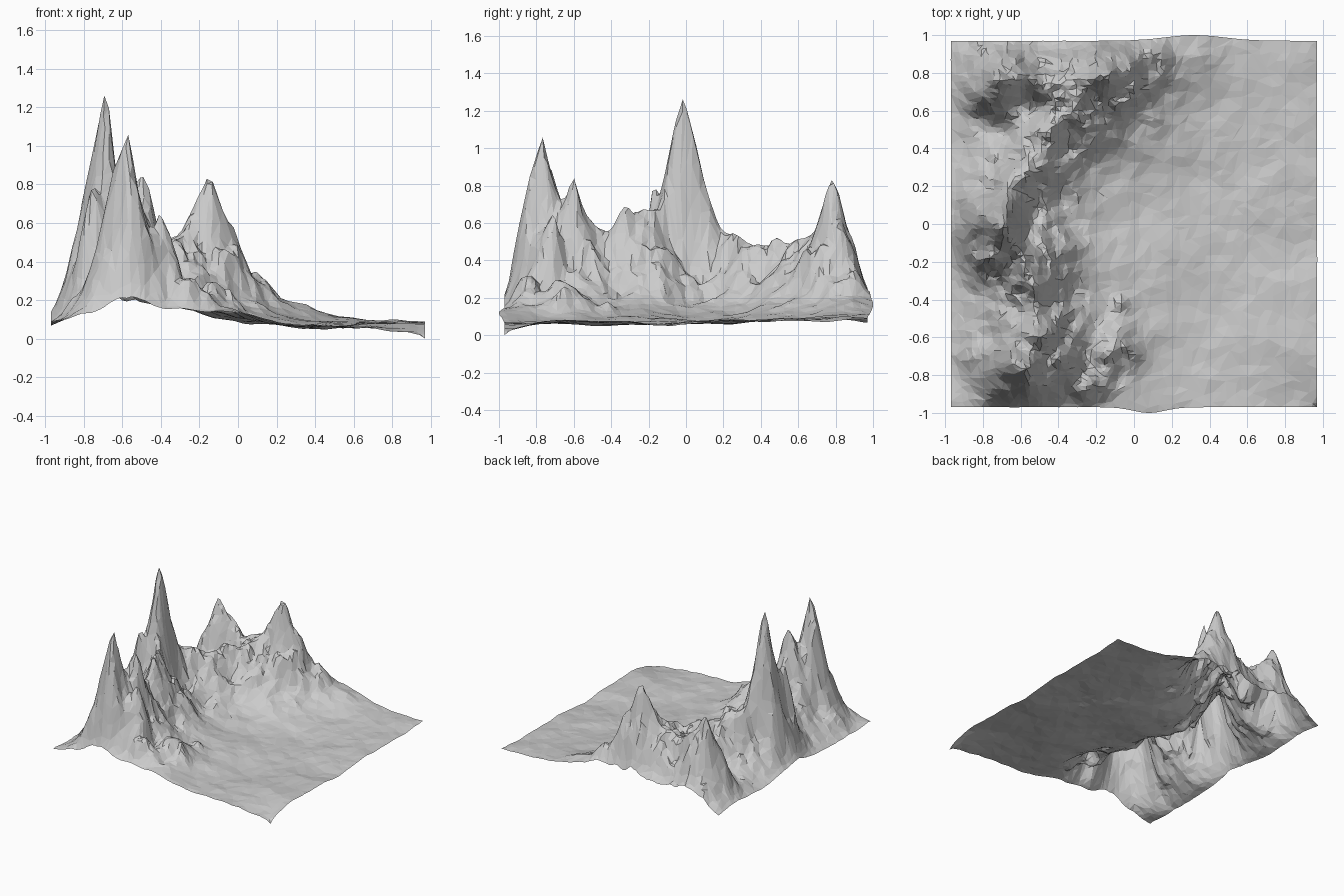
import bpy, bmesh, random
from math import exp, hypot
from mathutils import Vector, noise

if "Cube" in bpy.data.objects:
    bpy.data.objects.remove(bpy.data.objects["Cube"])

random.seed(4)
N = 84          # grid cells per side
HALF = 0.97

# summits and foothills: x, y, height, radius in x, radius in y
PEAKS = [
    (-0.70, -0.01, 1.10, 0.11, 0.17),
    (-0.58, -0.77, 0.88, 0.13, 0.14),
    (-0.15, 0.77, 0.62, 0.18, 0.16),
    (-0.69, 0.76, 0.52, 0.15, 0.15),
    (-0.51, -0.58, 0.57, 0.11, 0.09),
    (-0.75, -0.17, 0.65, 0.08, 0.09),
    (-0.40, -0.74, 0.48, 0.10, 0.12),
    (-0.13, -0.68, 0.20, 0.11, 0.14),
    (-0.25, -0.85, 0.20, 0.12, 0.10),
    (-0.06, -0.43, 0.06, 0.06, 0.05),
    (-0.45, -0.12, 0.24, 0.15, 0.12),
]
# crest lines joining the summits: x, y, height
RIDGES = [
    [(-0.58, -0.77, 0.58), (-0.51, -0.58, 0.53), (-0.53, -0.44, 0.33),
     (-0.52, -0.31, 0.46), (-0.70, -0.01, 0.58), (-0.58, 0.25, 0.32),
     (-0.46, 0.48, 0.29), (-0.15, 0.77, 0.42), (0.22, 0.95, 0.06)],
    [(-0.69, 0.76, 0.37), (-0.40, 0.72, 0.33), (-0.15, 0.77, 0.42)],
]
SEGMENTS = [s for line in RIDGES for s in zip(line, line[1:])]


def crest(p, a, b):
    """Distance from p to a crest segment, and the crest height there."""
    ab = Vector((b[0] - a[0], b[1] - a[1]))
    ap = Vector((p[0] - a[0], p[1] - a[1]))
    t = max(0, min(1, ap.dot(ab) / ab.length_squared))
    return (ap - ab * t).length, a[2] + (b[2] - a[2]) * t


def fractal(x, y, freq, seed, octaves=3):
    return sum(noise.noise((x * freq * 2 ** k, y * freq * 2 ** k, seed + k)) / 2 ** k
               for k in range(octaves))


def smooth(t):
    t = max(0, min(1, t))
    return t * t * (3 - 2 * t)


def height(x, y):
    # warp the position so that slopes break into gullies
    wx = x + 0.04 * fractal(x, y, 5, 2.3)
    wy = y + 0.04 * fractal(x, y, 5, 7.1)
    parts = [h * exp(-hypot((wx - px) / rx, (wy - py) / ry) ** 1.55)
             for px, py, h, rx, ry in PEAKS]
    dists = [crest((wx, wy), a, b) for a, b in SEGMENTS]
    parts += [h * exp(-(d / 0.17) ** 1.4) for d, h in dists]
    m = sum(c ** 5 for c in parts) ** 0.2
    # slopes flatten towards the west, front and back borders
    m *= 0.3 + 0.7 * smooth((x + 1.0) / 0.16)
    m *= 0.3 + 0.7 * smooth((y + 1.0) / 0.14)
    m *= 0.6 + 0.4 * smooth((0.99 - y) / 0.12)
    # valley floor with a wide scree apron below the crests
    near = min(d for d, h in dists)
    floor = 0.075 + 0.02 * exp(-((x + 0.2) / 0.5) ** 2)
    floor += 0.085 * exp(-(near / 0.42) ** 1.5) * smooth((x + 1.1) / 0.4)
    # raised lip on the front border
    floor += 0.05 * exp(-(x / 0.2) ** 2 - ((y + 0.97) / 0.15) ** 2)
    gully = 0.45 - abs(fractal(x, y, 5, 11.7)) * 1.6
    rough = min(m, 0.25) * max(0, 1 - m) * 0.5
    # the front right corner dips to the ground
    dip = 0.06 * exp(-hypot(x - HALF, y + HALF) / 0.06)
    return floor + m + rough * gully + 0.022 * fractal(x, y, 3, 5.5, 4) - dip


# terrain sheet
bm = bmesh.new()
bmesh.ops.create_grid(bm, x_segments=N, y_segments=N, size=HALF)
step = HALF / N
for v in bm.verts:
    x, y = v.co.x, v.co.y
    if abs(x) < HALF - 1e-4 and abs(y) < HALF - 1e-4:
        x += random.uniform(-step, step) * 0.6
        y += random.uniform(-step, step) * 0.6
    # front and back borders bulge outward a little
    if y < -0.9:
        y -= 0.03 * exp(-((x - 0.08) / 0.12) ** 2) * (-y - 0.9) / 0.07
    elif y > 0.9:
        y += 0.03 * exp(-((x - 0.32) / 0.22) ** 2) * (y - 0.9) / 0.07
    v.co = (x, y, height(x, y))
low = min(v.co.z for v in bm.verts)
for v in bm.verts:
    v.co.z -= low
bmesh.ops.triangulate(bm, faces=bm.faces[:])
mesh = bpy.data.meshes.new("mountain_terrain")
bm.to_mesh(mesh)
bm.free()
terrain = bpy.data.objects.new("mountain_terrain", mesh)
bpy.context.collection.objects.link(terrain)

# irregular low-poly facets
dec = terrain.modifiers.new("facets", 'DECIMATE')
dec.ratio = 0.35
